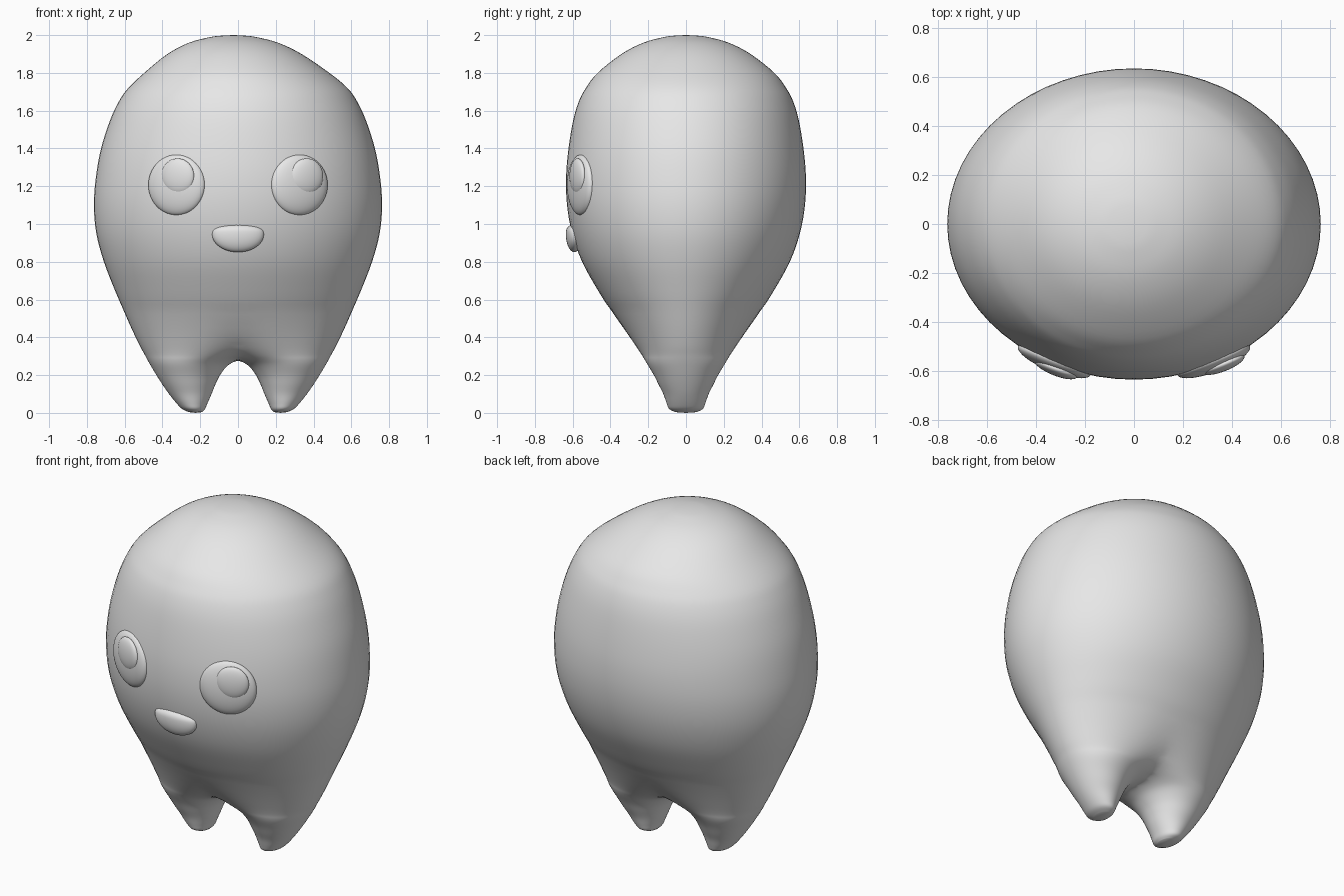
import bpy, bmesh, math
from mathutils import Matrix, Vector

if "Cube" in bpy.data.objects:
    bpy.data.objects.remove(bpy.data.objects["Cube"])

grey = bpy.data.materials.new("soft grey")
grey.diffuse_color = (0.8, 0.8, 0.8, 1)
grey.use_nodes = True
grey.node_tree.nodes["Principled BSDF"].inputs["Base Color"].default_value = grey.diffuse_color


def finish(bm, name):
    bmesh.ops.recalc_face_normals(bm, faces=bm.faces[:])
    mesh = bpy.data.meshes.new(name)
    bm.to_mesh(mesh)
    bm.free()
    mesh.materials.append(grey)
    mesh.shade_smooth()
    ob = bpy.data.objects.new(name, mesh)
    bpy.context.collection.objects.link(ob)
    return ob


def spline(keys, steps):
    """Catmull-Rom curve through tuples of any length."""
    out = []
    for i in range(len(keys) - 1):
        p0, p1 = keys[max(i - 1, 0)], keys[i]
        p2, p3 = keys[i + 1], keys[min(i + 2, len(keys) - 1)]
        for s in range(steps):
            t = s / steps
            out.append([b + 0.5 * t * (c - a + t * (2*a - 5*b + 4*c - d + t * (3*(b - c) + d - a)))
                        for a, b, c, d in zip(p0, p1, p2, p3)])
    out.append(list(keys[-1]))
    return out


# Body and legs: height, outer x, half depth, inner x of one side
lower = [(0.004, 0.26, 0.055, 0.19), (0.02, 0.295, 0.088, 0.175), (0.05, 0.325, 0.102, 0.162),
         (0.1, 0.365, 0.12, 0.14), (0.15, 0.4, 0.145, 0.12), (0.2, 0.432, 0.17, 0.095),
         (0.25, 0.462, 0.2, 0.055), (0.28, 0.479, 0.218, 0.0), (0.31, 0.495, 0.236, -0.09),
         (0.36, 0.522, 0.27, -0.23), (0.45, 0.565, 0.333, -0.44)]
upper = [(0.55, 0.609, 0.403), (0.65, 0.652, 0.467), (0.8, 0.71, 0.55), (0.95, 0.75, 0.603),
         (1.1, 0.763, 0.63), (1.25, 0.752, 0.635), (1.4, 0.725, 0.622), (1.55, 0.677, 0.597),
         (1.65, 0.63, 0.567), (1.72, 0.58, 0.53), (1.8, 0.49, 0.468), (1.9, 0.355, 0.342),
         (1.96, 0.235, 0.225), (1.99, 0.12, 0.115), (1.998, 0.05, 0.05)]
keys = lower + [(z, x, y, -x) for z, x, y in upper]

SEG = 64
bm = bmesh.new()
rings = []
for z, xo, depth, xi in spline(keys, 4):
    xi = -xo if z >= 0.549 else max(xi, -xo)
    c, w = (xo + xi) / 2, (xo - xi) / 2
    rings.append([bm.verts.new((c + w * math.cos(2 * math.pi * k / SEG),
                                depth * math.sin(2 * math.pi * k / SEG), z)) for k in range(SEG)])
for a, b in zip(rings, rings[1:]):
    for k in range(SEG):
        bm.faces.new((a[k], a[(k + 1) % SEG], b[(k + 1) % SEG], b[k]))
for ring, tip in ((rings[0], (0.225, 0, 0)), (rings[-1], (0, 0, 2))):
    pole = bm.verts.new(tip)
    for k in range(SEG):
        bm.faces.new((ring[k], ring[(k + 1) % SEG], pole))

# Keep one half, mirror it, and soften the crotch seam
bmesh.ops.bisect_plane(bm, geom=bm.verts[:] + bm.edges[:] + bm.faces[:], dist=0.0005,
                       plane_co=(0, 0, 0), plane_no=(1, 0, 0), clear_inner=True)
bmesh.ops.mirror(bm, geom=bm.verts[:] + bm.edges[:] + bm.faces[:],
                 matrix=Matrix.Identity(4), merge_dist=0.0006, axis='X')
bmesh.ops.remove_doubles(bm, verts=bm.verts[:], dist=0.0005)
for reach in (0.04, 0.08, 0.12, 0.15, 0.15, 0.12, 0.08, 0.08, 0.04):
    seam = [v for v in bm.verts if abs(v.co.x) < reach and 0.25 < v.co.z < 0.56]
    bmesh.ops.smooth_vert(bm, verts=seam, factor=0.5, use_axis_x=True, use_axis_y=True, use_axis_z=True)

# The crown leans slightly to one side
for v in bm.verts:
    t = min(max((v.co.z - 1.7) / 0.3, 0), 1)
    v.co.x -= 0.025 * t * t * (3 - 2 * t)
finish(bm, "body")


def ellipsoid(name, radii, frame, shape=None):
    bm = bmesh.new()
    bmesh.ops.create_uvsphere(bm, u_segments=40, v_segments=24, radius=1)
    for v in bm.verts:
        if shape:
            shape(v.co)
        v.co = frame @ Vector([a * b for a, b in zip(v.co, radii)])
    return finish(bm, name)


# Eyes: flattened discs turned outward, each with a shallow pupil
for side, name, shift in ((-1, "left", 0.018), (1, "right", 0.03)):
    frame = Matrix.Translation((side * 0.325, -0.557, 1.207)) @ Matrix.Rotation(side * math.radians(21.5), 4, 'Z')
    ellipsoid(name + "_eye", (0.16, 0.047, 0.16), frame)
    ellipsoid(name + "_pupil", (0.093, 0.028, 0.095),
              frame @ Matrix.Translation((shift, -0.03, 0.045)))


# Mouth: rounded below, flattened along the top
def flat_top(co):
    if co.z > 0:
        co.z = 0.55 * co.z ** 0.7


ellipsoid("mouth", (0.137, 0.045, 0.095), Matrix.Translation((0, -0.591, 0.946)), flat_top)
